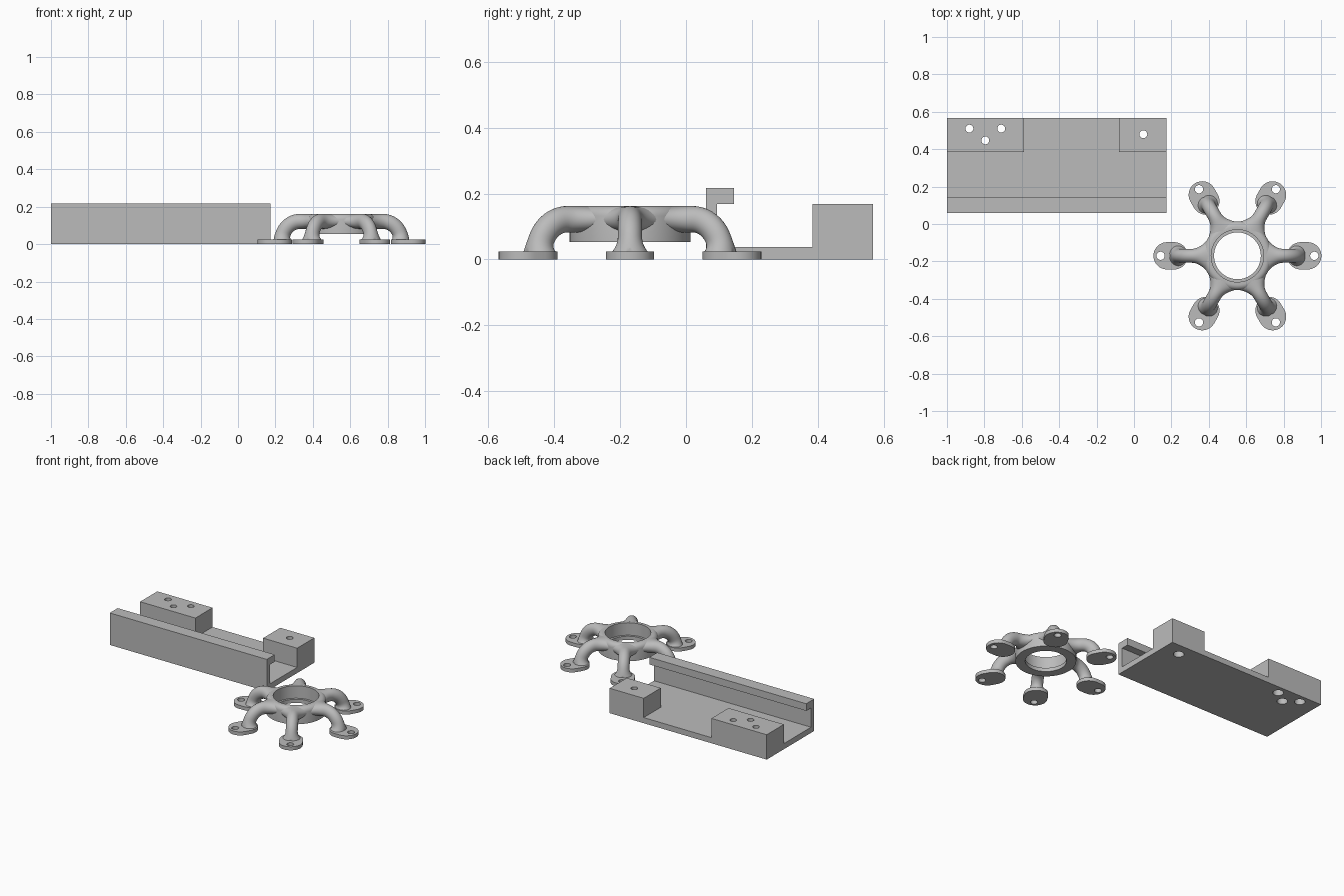
import bpy, bmesh, math
from mathutils import Matrix, Vector

if "Cube" in bpy.data.objects:
    bpy.data.objects.remove(bpy.data.objects["Cube"])

grey = bpy.data.materials.new("plain grey")
grey.use_nodes = True
grey.diffuse_color = (0.5, 0.5, 0.5, 1)
grey.node_tree.nodes["Principled BSDF"].inputs["Base Color"].default_value = (0.5, 0.5, 0.5, 1)


def finish(name, bm):
    bmesh.ops.recalc_face_normals(bm, faces=bm.faces)
    mesh = bpy.data.meshes.new(name)
    bm.to_mesh(mesh)
    bm.free()
    mesh.materials.append(grey)
    obj = bpy.data.objects.new(name, mesh)
    bpy.context.collection.objects.link(obj)
    return obj


def extrude(name, points, move):
    bm = bmesh.new()
    face = bm.faces.new([bm.verts.new(p) for p in points])
    new = bmesh.ops.extrude_face_region(bm, geom=[face])["geom"]
    bmesh.ops.translate(bm, vec=move, verts=[v for v in new if isinstance(v, bmesh.types.BMVert)])
    return finish(name, bm)


def box(name, x0, x1, y0, y1, z0, z1):
    return extrude(name, [(x0, y0, z0), (x1, y0, z0), (x1, y1, z0), (x0, y1, z0)], (0, 0, z1 - z0))


def cylinder(name, x, y, r, z0, z1):
    bm = bmesh.new()
    bmesh.ops.create_cone(bm, cap_ends=True, segments=32, radius1=r, radius2=r, depth=z1 - z0,
                          matrix=Matrix.Translation((x, y, (z0 + z1) / 2)))
    return finish(name, bm)


def combine(obj, tool, operation):
    mod = obj.modifiers.new("cut", "BOOLEAN")
    mod.object, mod.operation, mod.solver = tool, operation, "EXACT"
    bpy.context.view_layer.objects.active = obj
    bpy.ops.object.modifier_apply(modifier=mod.name)
    bpy.data.objects.remove(tool)


def smooth(obj, angle=35):
    bpy.ops.object.select_all(action="DESELECT")
    obj.select_set(True)
    bpy.context.view_layer.objects.active = obj
    bpy.ops.object.shade_smooth_by_angle(angle=math.radians(angle))


# Bracket: base plate, front wall and overhanging lip in one profile
LEFT, RIGHT, FRONT, BACK = -1.0, 0.173, 0.06, 0.567
profile = [(FRONT, 0), (BACK, 0), (BACK, 0.038), (0.094, 0.038), (0.094, 0.168),
           (0.145, 0.168), (0.145, 0.216), (FRONT, 0.216)]
bracket = extrude("bracket", [(LEFT, y, z) for y, z in profile], (RIGHT - LEFT, 0, 0))

# Two mounting blocks along the back
for x0, x1 in ((LEFT, -0.587), (-0.081, RIGHT)):
    combine(bracket, box("block", x0, x1, 0.384, BACK, 0, 0.168), "UNION")

# Screw holes, counterbored from below
for x, y in ((-0.88, 0.51), (-0.795, 0.447), (-0.71, 0.51), (0.05, 0.48)):
    combine(bracket, cylinder("hole", x, y, 0.021, -0.1, 0.3), "DIFFERENCE")
    combine(bracket, cylinder("counterbore", x, y, 0.033, -0.1, 0.12), "DIFFERENCE")
smooth(bracket)

# Spider hub: stepped bore and rounded top edge, turned on a lathe
CX, CY, TOP = 0.553, -0.17, 0.162
rings = [(0.125, 0.053), (0.184, 0.053), (0.184, TOP - 0.03)]
for i in range(1, 7):
    a = math.radians(15 * i)
    rings.append((0.154 + 0.03 * math.cos(a), TOP - 0.03 + 0.03 * math.sin(a)))
rings += [(0.14, TOP), (0.14, 0.078), (0.125, 0.078)]
bm = bmesh.new()
verts = [bm.verts.new((r, 0, z)) for r, z in rings]
edges = [bm.edges.new((verts[i - 1], verts[i])) for i in range(len(verts))]
bmesh.ops.spin(bm, geom=verts + edges, axis=(0, 0, 1), cent=(0, 0, 0),
               angle=math.tau, steps=72, use_merge=True)
bmesh.ops.remove_doubles(bm, verts=bm.verts, dist=0.0001)
hub = finish("hub", bm)
hub.location = (CX, CY, 0)
smooth(hub)


def leg_mesh():
    # Straight root, quarter bend, then a short drop that flares into the foot
    bend, height, thick = 0.098, 0.122, 0.04
    path = [(0.155 + 0.008 * i, height, 0) for i in range(8)]
    for i in range(17):
        a = math.pi / 2 * i / 16
        path.append((0.219 + bend * math.sin(a), height - bend + bend * math.cos(a), a))
    path.append((0.317, 0.008, math.pi / 2))
    bm = bmesh.new()
    loops = []
    for r, z, a in path:
        root = max(0, (0.245 - r) / 0.09)
        flare = max(0, (0.065 - z) / 0.045)
        wide = 0.037 + 0.055 * root ** 2 + 0.02 * min(flare, 1.1) ** 2
        tall = thick + 0.008 * min(flare, 1.1) ** 2
        normal = Vector((math.sin(a), 0, math.cos(a)))
        loops.append([bm.verts.new(Vector((r, 0, z)) + normal * tall * math.sin(t)
                                   + Vector((0, wide * math.cos(t), 0)))
                      for t in (math.tau * k / 32 for k in range(32))])
    for one, two in zip(loops, loops[1:]):
        for k in range(32):
            bm.faces.new((one[k - 1], one[k], two[k], two[k - 1]))
    bm.faces.new(loops[0])
    bm.faces.new(loops[-1])
    return finish("leg", bm)


# Leg with its rounded foot pad, screw clearance and screw hole
leg = leg_mesh()
HOLE, PAD = 0.411, 0.024
combine(leg, cylinder("clearance", HOLE, 0, 0.05, PAD, 0.3), "DIFFERENCE")
outline = []
for centre, start in ((0.376, -90), (0.338, 90)):
    for i in range(19):
        a = math.radians(start + 10 * i)
        outline.append((centre + 0.073 * math.cos(a), 0.073 * math.sin(a), 0))
pad = extrude("pad", outline, (0, 0, PAD))
combine(leg, pad, "UNION")
combine(leg, cylinder("hole", HOLE, 0, 0.022, -0.1, 0.3), "DIFFERENCE")
smooth(leg)

# Six legs around the hub
for i in range(6):
    copy = leg if i == 0 else leg.copy()
    copy.name = f"leg_{i + 1}"
    copy.location = (CX, CY, 0)
    copy.rotation_euler.z = math.radians(60 * i)
    if i:
        bpy.context.collection.objects.link(copy)
